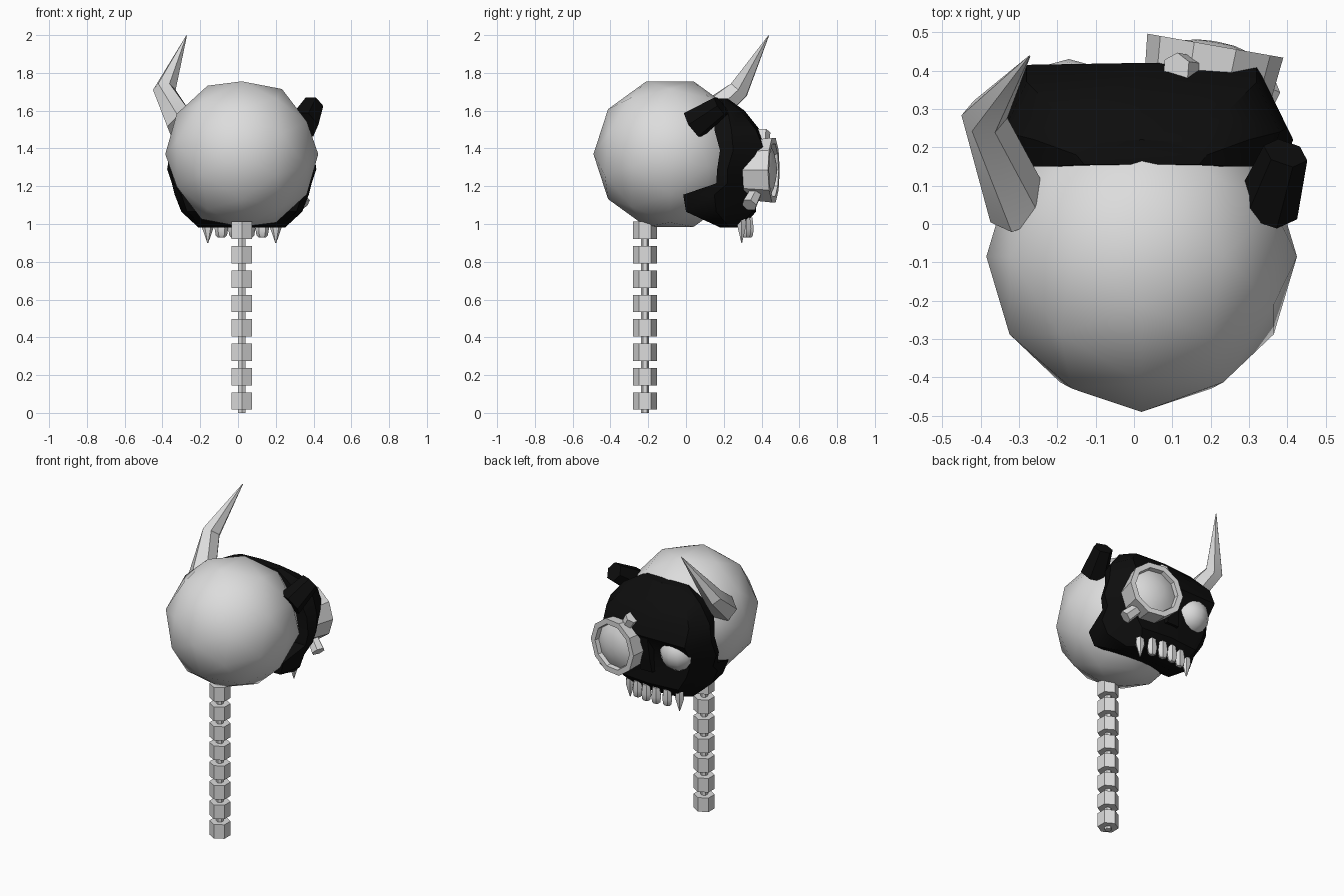
import bpy, bmesh, math
from mathutils import Vector, Matrix

if "Cube" in bpy.data.objects:
    bpy.data.objects.remove(bpy.data.objects["Cube"])

CX = 0.02  # plane of symmetry of the head


def material(name, rgb):
    m = bpy.data.materials.new(name)
    m.diffuse_color = (*rgb, 1)
    m.use_nodes = True
    m.node_tree.nodes["Principled BSDF"].inputs["Base Color"].default_value = m.diffuse_color
    return m


BONE = material("pale_bone", (0.72, 0.72, 0.72))
BLACK = material("black", (0.004, 0.004, 0.004))


def finish(name, bm, mat, angle=None):
    bmesh.ops.recalc_face_normals(bm, faces=bm.faces)
    me = bpy.data.meshes.new(name)
    bm.to_mesh(me)
    bm.free()
    ob = bpy.data.objects.new(name, me)
    bpy.context.collection.objects.link(ob)
    me.materials.append(mat)
    if angle:
        bpy.ops.object.select_all(action='DESELECT')
        ob.select_set(True)
        bpy.context.view_layer.objects.active = ob
        bpy.ops.object.shade_smooth_by_angle(angle=math.radians(angle))
    return ob


def loft(bm, rings):
    """Skin closed rings of points and cap both ends."""
    loops = [[bm.verts.new(p) for p in r] for r in rings]
    n = len(loops[0])
    for a, b in zip(loops, loops[1:]):
        for i in range(n):
            j = (i + 1) % n
            bm.faces.new((a[i], a[j], b[j], b[i]))
    bm.faces.new(loops[0])
    bm.faces.new(loops[-1])


def ring(center, axis, radius, n, start=0.0):
    q = Vector(axis).to_track_quat('Z', 'Y')
    return [Vector(center) + q @ Vector((radius * math.cos(start + math.tau * i / n),
                                         radius * math.sin(start + math.tau * i / n), 0))
            for i in range(n)]


def tube(bm, path, n, start=0.0):
    """Tapered tube through (point, radius) pairs."""
    pts = [Vector(p) for p, _ in path]
    rings = []
    for i, (p, r) in enumerate(path):
        axis = pts[min(i + 1, len(pts) - 1)] - pts[max(i - 1, 0)]
        rings.append(ring(p, axis, r, n, start))
    loft(bm, rings)


# Cranium: low icosphere with its pole turned to the side
bm = bmesh.new()
bmesh.ops.create_icosphere(bm, subdivisions=2, radius=0.405,
                           matrix=Matrix.Translation((CX, -0.085, 1.37)) @ Matrix.Rotation(math.pi / 2, 4, 'Y'))
finish("cranium", bm, BONE, 40)

# Face: stacked half sections, mirrored
# z, (back half width, back y), (side half width, side y), (front half width, front y), middle y
sections = [
    (0.982, (0.20, 0.18), (0.23, 0.23), (0.16, 0.28), 0.30),
    (1.065, (0.29, 0.00), (0.32, 0.16), (0.21, 0.35), 0.37),
    (1.155, (0.32, -0.015), (0.355, 0.15), (0.26, 0.34), 0.37),
    (1.215, (0.36, 0.16), (0.37, 0.22), (0.28, 0.34), 0.37),
    (1.29, (0.375, 0.165), (0.395, 0.22), (0.29, 0.35), 0.36),
    (1.39, (0.355, 0.18), (0.38, 0.25), (0.30, 0.415), 0.42),
    (1.50, (0.33, 0.15), (0.36, 0.24), (0.30, 0.37), 0.39),
    (1.60, (0.25, 0.15), (0.28, 0.22), (0.22, 0.29), 0.31),
    (1.665, (0.15, 0.155), (0.17, 0.18), (0.14, 0.21), 0.22),
]
bm = bmesh.new()
rings = []
for z, b, s, f, m in sections:
    half = [b, s, f]
    rings.append([(CX + w, y, z) for w, y in half] + [(CX, m, z)]
                 + [(CX - w, y, z) for w, y in reversed(half)])
loft(bm, rings)
finish("face_mask", bm, BLACK, 35)

# Nose bridge
bm = bmesh.new()
loft(bm, [[(CX + x * w, y, z) for x, y in ((-1, 0.30), (1, 0.30), (0.6, d), (-0.6, d))]
          for z, w, d in ((1.15, 0.07, 0.385), (1.24, 0.06, 0.40), (1.38, 0.04, 0.41))])
finish("nose", bm, BLACK)

# Whole horn on one side, broken stump on the other
bm = bmesh.new()
tube(bm, [((-0.295, 0.035, 1.515), 0.085), ((-0.39, 0.28, 1.71), 0.06), ((-0.272, 0.438, 1.998), 0.002)], 6)
finish("horn", bm, BONE, 35)
bm = bmesh.new()
tube(bm, [((0.345, 0.04, 1.525), 0.085), ((0.395, 0.185, 1.625), 0.06)], 6)
finish("broken_horn", bm, BLACK, 35)

# Open eye
bm = bmesh.new()
bmesh.ops.create_uvsphere(bm, u_segments=12, v_segments=8, radius=0.115,
                          matrix=Matrix.Translation((-0.17, 0.315, 1.30)))
finish("eye", bm, BONE, 50)

# Eyepiece: ring with a recessed domed lens, turned slightly outward
yaw = math.radians(10)
axis = Vector((math.sin(yaw), math.cos(yaw), 0))
front = Vector((0.212, 0.465, 1.285))
bm = bmesh.new()
loft(bm, [ring(front + axis * d, axis, r, 10)
          for d, r in ((-0.14, 0.165), (0, 0.18), (0, 0.145), (-0.03, 0.14))])
finish("eyepiece_ring", bm, BONE, 30)
bm = bmesh.new()
loft(bm, [ring(front + axis * d, axis, r, 10)
          for d, r in ((-0.04, 0.14), (-0.025, 0.138), (-0.005, 0.10), (0.008, 0.05), (0.011, 0.01))])
finish("eyepiece_lens", bm, BONE, 50)

# Clasps above and below the eyepiece
for name, a, b in (("upper_clasp", (0.17, 0.40, 1.38), (0.11, 0.405, 1.485)),
                   ("lower_clasp", (0.28, 0.37, 1.17), (0.35, 0.335, 1.10))):
    bm = bmesh.new()
    tube(bm, [(a, 0.035), (b, 0.042)], 6)
    finish(name, bm, BONE, 30)

# Teeth: four incisors between two fangs
for i in range(6):
    u = (i - 2.5) / 2.5
    x, y = CX + 0.18 * u, 0.335 - 0.04 * u * u
    fang = abs(u) == 1
    shape = ((1.035, 0.026), (0.985, 0.032), (0.90, 0.003)) if fang else \
            ((1.035, 0.026), (0.975, 0.036), (0.94, 0.03), (0.928, 0.018))
    bm = bmesh.new()
    loft(bm, [[(x + r * math.cos(k * math.pi / 3), y + 0.8 * r * math.sin(k * math.pi / 3), z)
               for k in range(6)] for z, r in shape])
    finish("fang" if fang else "tooth", bm, BONE, 40)

# Spine: hexagonal vertebrae on a thin cord
SY = -0.217


def post(name, z0, z1, r):
    b = bmesh.new()
    loft(b, [[(CX + r * math.sin(k * math.pi / 3), SY + r * math.cos(k * math.pi / 3), z)
              for k in range(6)] for z in (z0, z1)])
    finish(name, b, BONE)


post("spinal_cord", 0.0, 1.03, 0.022)
for i in range(8):
    post("vertebra", 0.017 + 0.129 * i, 0.109 + 0.129 * i, 0.0635)
